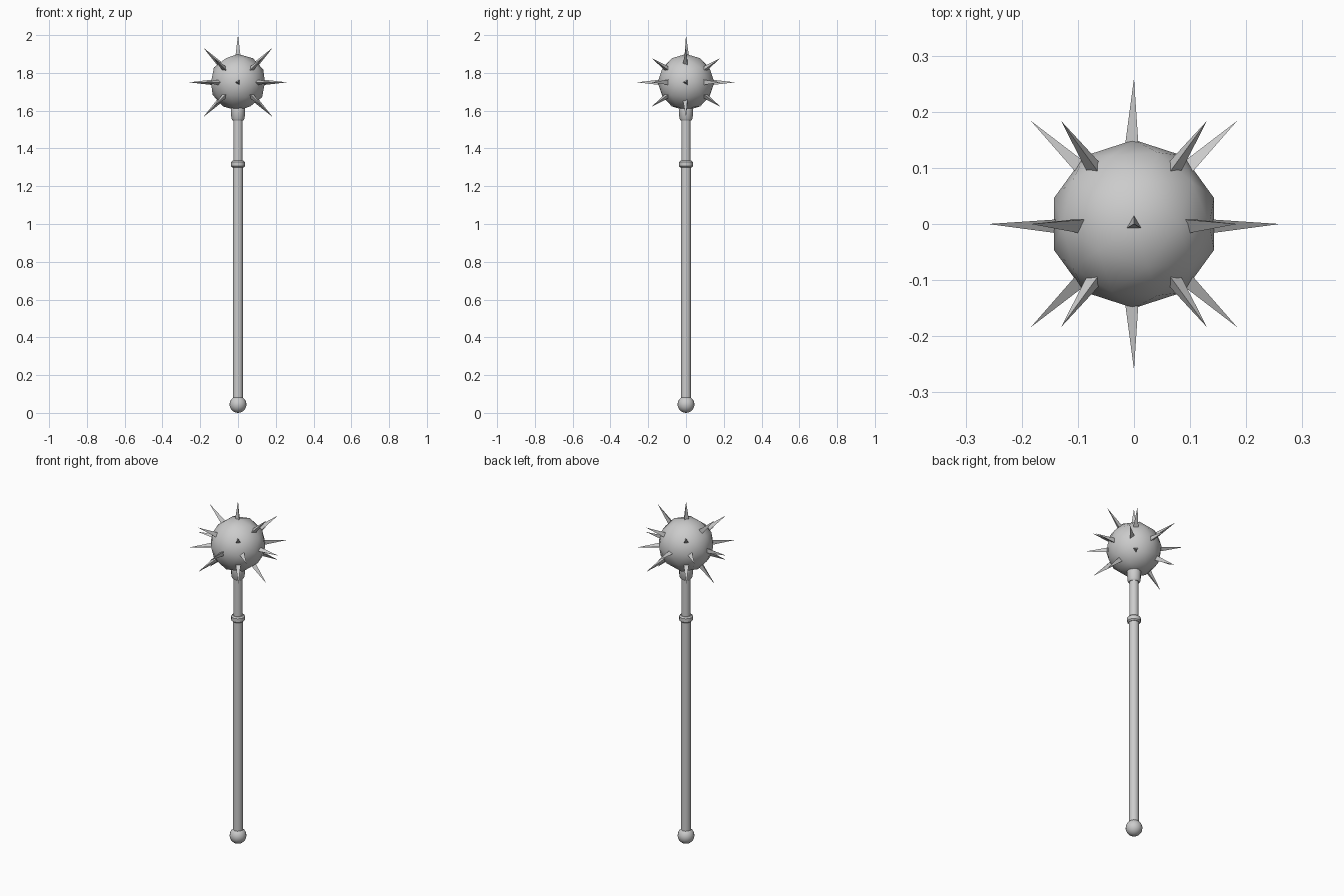
import bpy
from math import radians
from mathutils import Matrix, Vector

if "Cube" in bpy.data.objects:
    bpy.data.objects.remove(bpy.data.objects["Cube"])

HEAD_Z = 1.75


def finish(name, angle=40):
    ob = bpy.context.object
    ob.name = name
    bpy.ops.object.shade_smooth_by_angle(angle=radians(angle))
    return ob


def lathe(name, profile, sides=12):
    """Spin (radius, z) points round the z axis and cap both ends."""
    verts, faces = [], []
    for r, z in profile:
        for i in range(sides):
            p = Matrix.Rotation(radians(360 * i / sides), 3, 'Z') @ Vector((r, 0, z))
            verts.append(p)
    for k in range(len(profile) - 1):
        for i in range(sides):
            j = (i + 1) % sides
            a, b = k * sides, (k + 1) * sides
            faces.append((a + i, a + j, b + j, b + i))
    faces.append(tuple(reversed(range(sides))))
    faces.append(tuple(range((len(profile) - 1) * sides, len(profile) * sides)))
    me = bpy.data.meshes.new(name)
    me.from_pydata(verts, [], faces)
    ob = bpy.data.objects.new(name, me)
    bpy.context.collection.objects.link(ob)
    bpy.ops.object.select_all(action='DESELECT')
    ob.select_set(True)
    bpy.context.view_layer.objects.active = ob
    return finish(name)


def spike(direction, edge, tip=0.26, base=0.11, radius=0.02):
    """Three-sided spike; one of its long edges faces the edge direction."""
    z = Vector(direction).normalized()
    y = Vector(edge)
    y = (y - z * y.dot(z)).normalized()
    x = y.cross(z)
    bpy.ops.mesh.primitive_cone_add(vertices=3, radius1=radius, radius2=0, depth=tip - base)
    ob = bpy.context.object
    rot = Matrix((x, y, z)).transposed().to_4x4()
    mid = Vector((0, 0, HEAD_Z)) + z * (tip + base) / 2
    ob.data.transform(Matrix.Translation(mid) @ rot)
    return finish("spike", 30)


# Pommel ball
bpy.ops.mesh.primitive_uv_sphere_add(segments=16, ring_count=10, radius=0.045, location=(0, 0, 0.045))
finish("pommel")

# Handle: grip, ring, upper rod and collar under the head
lathe("grip", [(0.027, 0.06), (0.027, 1.315)])
lathe("grip_ring", [(0.03, 1.300), (0.037, 1.307), (0.037, 1.328), (0.03, 1.335)])
lathe("upper_rod", [(0.025, 1.31), (0.025, 1.62)])
lathe("collar", [(0.028, 1.548), (0.035, 1.558), (0.038, 1.60), (0.038, 1.615), (0.03, 1.625)])

# Low-poly head
bpy.ops.mesh.primitive_ico_sphere_add(subdivisions=2, radius=0.15, location=(0, 0, HEAD_Z))
finish("head")

# Spikes: top, the four sides, and the diagonals
spike((0, 0, 1), (0, 1, 0), tip=0.25)
for s in (-1, 1):
    spike((s, 0, 0), (0, -1, 0), tip=0.26)
    spike((0, s, 0), (-1, 0, 0), tip=0.26)
    for t in (-1, 1):
        spike((s, 0, t), (0, -1, 0))
        spike((s, t, 0), (-s, t, 0))
        for u in (-1, 1):
            spike((s * 0.5, t * 0.707, u * 0.5), (-s, t, -u))
